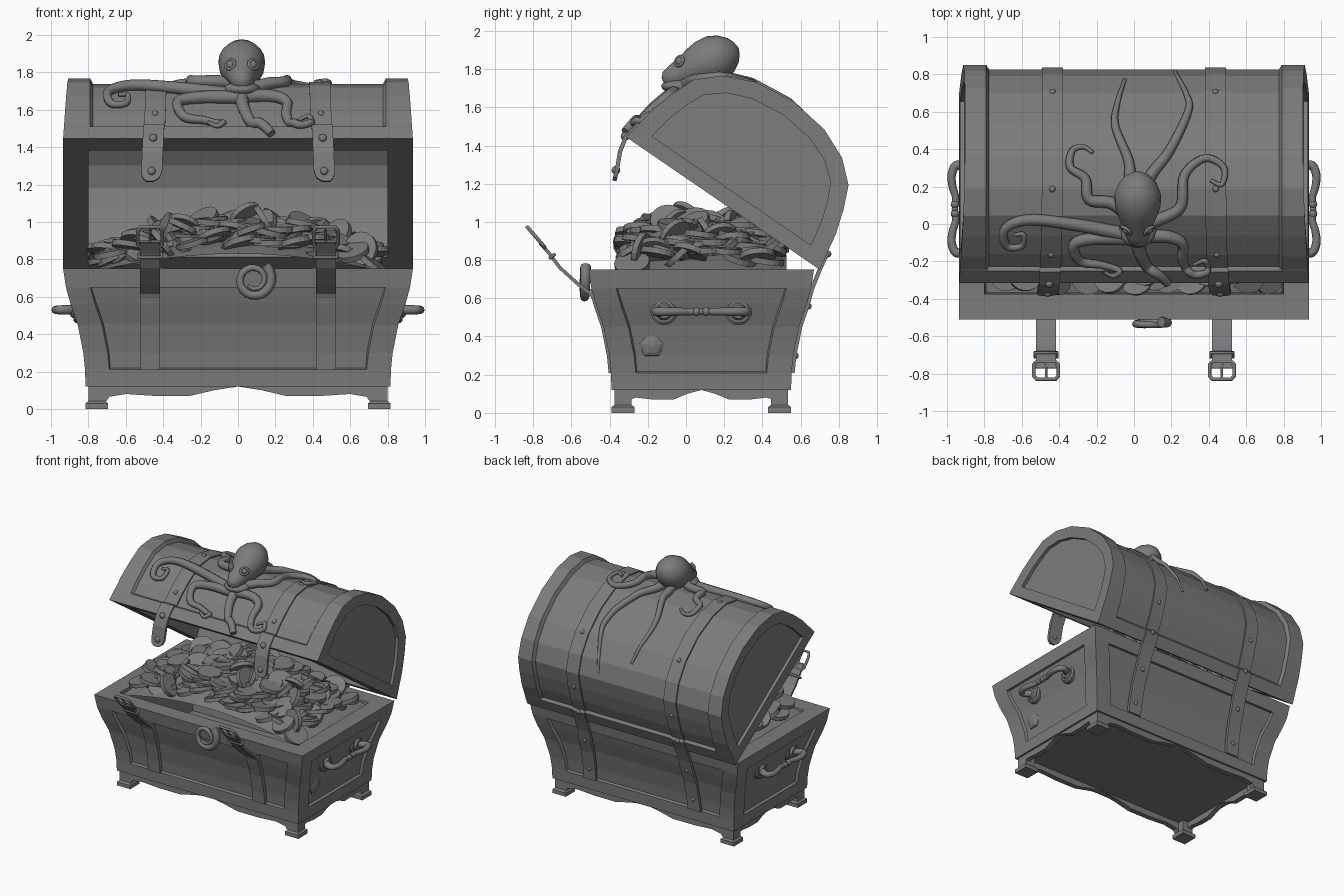
import bpy, bmesh, math, random
from mathutils import Vector, Matrix

if "Cube" in bpy.data.objects:
    bpy.data.objects.remove(bpy.data.objects["Cube"])
random.seed(4)
CY = 0.08
DARK = bpy.data.materials.new("dark_grey")
DARK.diffuse_color = (.2, .2, .2, 1)
DARK.use_nodes = True
DARK.node_tree.nodes["Principled BSDF"].inputs["Base Color"].default_value = DARK.diffuse_color


def add_object(name, me, smooth):
    for p in me.polygons:
        p.use_smooth = smooth
    me.materials.clear()
    me.materials.append(DARK)
    ob = bpy.data.objects.new(name, me)
    bpy.context.collection.objects.link(ob)


def finish(name, bm, smooth=False):
    bmesh.ops.recalc_face_normals(bm, faces=bm.faces[:])
    me = bpy.data.meshes.new(name)
    bm.to_mesh(me)
    bm.free()
    add_object(name, me, smooth)


def loft(bm, rings, closed=True, caps=True):
    vs = [[bm.verts.new(p) for p in r] for r in rings]
    n = len(rings[0])
    grid = [[bm.faces.new((a[k], a[(k + 1) % n], b[(k + 1) % n], b[k]))
             for k in range(n if closed else n - 1)] for a, b in zip(vs, vs[1:])]
    if caps:
        bm.faces.new(vs[0])
        bm.faces.new(vs[-1])
    return grid


def revolve(name, prof, a, b, n=16, smooth=True):
    # prof: (fraction along a-b, radius)
    a, b = Vector(a), Vector(b)
    q = (b - a).to_track_quat('Z', 'Y')
    bm = bmesh.new()
    loft(bm, [[a.lerp(b, t) + q @ Vector((r * math.cos(2 * math.pi * k / n), r * math.sin(2 * math.pi * k / n), 0))
               for k in range(n)] for t, r in prof])
    finish(name, bm, smooth)


def ball(name, c, r, scale=(1, 1, 1)):
    bm = bmesh.new()
    bmesh.ops.create_uvsphere(bm, u_segments=12, v_segments=8, radius=r,
                              matrix=Matrix.Translation(c) @ Matrix.Diagonal((*scale, 1)))
    finish(name, bm, True)


def tube(name, pts, r0, r1=None, cyclic=False):
    r1 = r0 if r1 is None else r1
    cu = bpy.data.curves.new(name, 'CURVE')
    cu.dimensions, cu.bevel_depth, cu.bevel_resolution, cu.use_fill_caps = '3D', 1.0, 2, True
    sp = cu.splines.new('POLY')
    sp.points.add(len(pts) - 1)
    sp.use_cyclic_u = cyclic
    for i, p in enumerate(pts):
        sp.points[i].co = (*p, 1)
        sp.points[i].radius = r0 + (r1 - r0) * i / (len(pts) - 1)
    tmp = bpy.data.objects.new(name + "_tmp", cu)
    bpy.context.collection.objects.link(tmp)
    me = bpy.data.meshes.new_from_object(tmp.evaluated_get(bpy.context.evaluated_depsgraph_get()))
    bpy.data.objects.remove(tmp)
    add_object(name, me, True)


def smooth_path(pts, sub=6):
    P = [Vector(p) for p in pts]
    P = [2 * P[0] - P[1]] + P + [2 * P[-1] - P[-2]]
    out = []
    for a, b, c, d in zip(P, P[1:], P[2:], P[3:]):
        for t in [k / sub for k in range(sub)]:
            out.append(0.5 * (2 * b + (c - a) * t + (2 * a - 5 * b + 4 * c - d) * t * t + (3 * b - a - 3 * c + d) * t ** 3))
    return out + [P[-2]]


def ribbon(name, pts, th=0.011):
    # pts: (y, z, centre x, half width)
    bm, rings = bmesh.new(), []
    for i, (y, z, cx, w) in enumerate(pts):
        a, b = pts[max(i - 1, 0)], pts[min(i + 1, len(pts) - 1)]
        n = Vector((-(b[1] - a[1]), b[0] - a[0])).normalized() * th
        rings.append([(cx + sx * w, y + sn * n.x, z + sn * n.y) for sx, sn in ((-1, -1), (1, -1), (1, 1), (-1, 1))])
    loft(bm, rings)
    finish(name, bm)


def interp(tab, v):
    for (a, fa), (b, fb) in zip(tab, tab[1:]):
        if v <= b:
            return fa + (fb - fa) * (v - a) / (b - a)
    return tab[-1][1]


# chest body: flared box with recessed panels and open top
FLARE = [(.12, 0), (.21, .003), (.3, .012), (.45, .042), (.56, .08), (.65, .105), (.75, .12)]


def rect_ring(o, z, m=.13):
    hx, hy = .815 + o, .47 + o
    c = [Vector(p) for p in ((-hx, -hy), (hx, -hy), (hx, hy), (-hx, hy))]
    out = []
    for i in range(4):
        a, b = c[i], c[(i + 1) % 4]
        d = (b - a).normalized() * m
        out += [a, a + d, b - d]
    return [(p.x, p.y + CY, z) for p in out]


bm = bmesh.new()
grid = loft(bm, [rect_ring(o, z) for z, o in FLARE] + [rect_ring(-.015, .75), rect_ring(-.08, .3)])
bmesh.ops.recalc_face_normals(bm, faces=bm.faces[:])
bmesh.ops.inset_region(bm, faces=[grid[i][k] for i in range(1, 5) for k in (1, 4, 7, 10)], thickness=.008, depth=-.02)
finish("chest_body", bm)

# scalloped apron and feet
HALF = [(0, .12), (.16, .10), (.32, .07), (.56, .07), (.75, .08), (.86, .065), (.89, .03), (1, .03)]
for s in (-1, 1):
    for name, h in (("long_apron", .8), ("side_apron", .455)):
        bm, prof = bmesh.new(), [(-f, z) for f, z in HALF[:0:-1]] + HALF

        def at(f, z, d):
            return (f * h, CY + s * (.455 - d), z) if h > .5 else (s * (.8 - d), CY + f * h, z)
        loft(bm, [[at(f, z, 0), at(f, z, .04), at(f, .135, .04), at(f, .135, 0)] for f, z in prof])
        finish(name, bm)
    for t in (-1, 1):
        bm = bmesh.new()
        loft(bm, [[(s * (.755 + dx * w), CY + t * (.41 + dy * w), z) for dx, dy in ((-1, -1), (1, -1), (1, 1), (-1, 1))]
                  for z, w in ((0, .06), (.03, .06), (.042, .045), (.125, .045))])
        finish("foot", bm)

# open lid: arched profile in lid coordinates (u front, t up)
ARCH = [(.615, 0), (.6, .09), (.597, .1), (.58, .2), (.54, .33), (.49, .45), (.38, .55), (.22, .62), (0, .65)]
ARCH += [(-u, t) for u, t in ARCH[-2::-1]]


def lid_yz(u, t):
    s = .615 + u
    return (.70 - .825 * s + .565 * t, .75 + .565 * s + .825 * t)


MID = [(u, t) if t < .095 else (u * .965, t * .945 + .005) for u, t in ARCH]
PANEL = [(u * .82, .08 + t * .74) for u, t in ARCH]
CAVE = [(u * .82, t * .84) for u, t in ARCH]


def lid_ring(prof, s, x, slope=0):
    return [(s * (x - slope * t), *lid_yz(u, t)) for u, t in prof]


bm = bmesh.new()
for s in (-1, 1):
    loft(bm, [lid_ring(PANEL, s, .91, .06), lid_ring(PANEL, s, .935, .06), lid_ring(ARCH, s, .935, .05)], caps=False)
    bm.faces.new([bm.verts.new(p) for p in lid_ring(PANEL, s, .91, .06)])
    loft(bm, [lid_ring(ARCH, s, .935, .05), lid_ring(ARCH, s, .79), lid_ring(MID, s, .775)], closed=False, caps=False)
loft(bm, [lid_ring(MID, 1, x) for x in (-.775, .775)], closed=False, caps=False)
loft(bm, [lid_ring(CAVE, 1, x) for x in (-.8, .8)], closed=False)
rim = [[bm.verts.new((sx * x, *lid_yz(su * u, 0))) for sx, su in ((-1, -1), (1, -1), (1, 1), (-1, 1))]
       for x, u in ((.935, .615), (.8, .504))]
for k in range(4):
    bm.faces.new((rim[0][k], rim[0][(k + 1) % 4], rim[1][(k + 1) % 4], rim[1][k]))
bmesh.ops.remove_doubles(bm, verts=bm.verts[:], dist=.0005)
finish("lid", bm)

# straps, rivets and buckles
mid_yz = [lid_yz(u, t) for u, t in MID]
for s in (-1, 1):
    path = [(-.375, 1.215, .018), (-.37, 1.235, .045), (-.362, 1.27, .056), (-.345, 1.37, .056)] + [(y, z, .056) for y, z in mid_yz]
    path += [(CY + .47 + o + .005, z, .056) for z, o in FLARE[-2:0:-1]]
    n = len(path) - 1
    pts = [(y, z, s * (.47 - .035 * math.sin(math.pi * i / n)), w) for i, (y, z, w) in enumerate(path)]
    ribbon("lid_strap", pts)
    for i in (2, 4, 7, 10, 13, 16, 19, 22, 24):
        y, z, x, _ = pts[i]
        d = Vector((0, pts[i - 1][1] - pts[i + 1][1], pts[i + 1][0] - pts[i - 1][0])).normalized() * .005
        ball("rivet", Vector((x, y, z)) + d, .023 if i < 5 else .018)
    ribbon("front_strap", [(CY - .47 - o + .002, z, s * .47, .053) for z, o in FLARE[1:6]], .014)
    ribbon("buckle_strap", [(y, z, s * .47, .053) for y, z in
           ((-.46, .55), (-.495, .62), (-.56, .67), (-.66, .76), (-.72, .84), (-.765, .89))], .009)
    c, v, X = Vector((s * .47, -.785, .92)), Vector((0, -.65, .76)), Vector((1, 0, 0))
    tube("buckle_frame", [c + X * a + v * b for a, b in
         ((-.055, -.07), (.055, -.07), (.066, -.05), (.066, .04), (.05, .07), (-.05, .07), (-.066, .04), (-.066, -.05))], .01, cyclic=True)
    tube("buckle_prong", [c - v * .07, c + v * .075], .007)
    tube("buckle_bar", [c - X * .066 - v * .03, c + X * .066 - v * .03], .007)
    k = Vector((s * .47, -.70, .82))
    tube("strap_keeper", [k + X * a + Vector((0, -.76, -.65)) * b for a, b in
         ((-.06, -.016), (.06, -.016), (.06, .016), (-.06, .016))], .009, cyclic=True)

# side handles
for s in (-1, 1):
    for e in (-1, 1):
        yc = CY + e * .195
        revolve("handle_plate", [(0, .07), (.6, .07), (.75, .058), (.76, .045), (1, .035)],
                (s * .83, yc, .53), (s * .895, yc, .53), 20, False)
        tube("handle_arm", smooth_path([(s * x, CY + e * y, .53) for x, y in
             ((.87, .195), (.92, .23), (.955, .23), (.975, .18), (.97, .12), (.955, .07), (.955, .035))]), .027, .018)
        ball("handle_bead", (s * .957, CY + e * .025, .53), .023)
    ball("handle_centre", (s * .957, CY, .53), .018)

# side ornament
revolve("shell", [(0, .075), (.6, .07), (.85, .05), (1, .02)], (.79, -.18, .36), (.833, -.18, .36), 6, False)


# coins on a filling mound: a spread lower layer, then loose coins on top
def heap(x, y):
    return .76 + .21 * max(0, 1 - (x / .86) ** 2) * max(0, 1 - ((y - .08) / .6) ** 2) ** .7


bm = bmesh.new()
loft(bm, [[(x, y, heap(x, y) - .05) for x in [-.79 + .1317 * i for i in range(13)]]
          for y in [-.365 + .0989 * j for j in range(10)]], closed=False, caps=False)
finish("coin_mound", bm)
bm = bmesh.new()
spots = []
for i in range(2600):
    x, y = random.uniform(-.72, .72), random.uniform(-.29, .45)
    if len(spots) < 190 and all((x - a) ** 2 + (y - b) ** 2 > .0029 for a, b in spots):
        spots.append((x, y))
layers = [(x, y, 0, .38) for x, y in spots]
layers += [(random.uniform(-.55, .55), random.uniform(-.2, .38), .035, .55) for i in range(34)]
for x, y, up, sigma in layers:
    tilt = Matrix.Rotation(random.uniform(0, 6.28), 4, 'Z') @ Matrix.Rotation(abs(random.gauss(0, sigma)), 4, 'X')
    bmesh.ops.create_cone(bm, cap_ends=True, segments=18, radius1=.093, radius2=.093, depth=.03,
                          matrix=Matrix.Translation((x, y, heap(x, y) + up + random.uniform(-.03, .03))) @ tilt)
finish("coins", bm)

# octopus on the lid
revolve("octopus_head", [(0, .02), (.04, .045), (.15, .065), (.3, .082), (.42, .105), (.55, .122), (.7, .125),
                         (.83, .105), (.93, .07), (.98, .035), (1, .005)], (.02, -.12, 1.735), (.02, .275, 1.91), 20)
ball("octopus_skirt", (.02, -.03, 1.71), .1, (1, 1, .4))
for s in (-1, 1):
    e = Vector((.02 + s * .058, -.03, 1.84))
    ball("octopus_eye", e, .024)
    out = Vector((s * .6, -.75, .3)).normalized()
    q = out.to_track_quat('Z', 'Y')
    tube("octopus_eyelid", [e + out * .006 + q @ Vector((.03 * math.cos(a), .026 * math.sin(a), 0))
                            for a in [math.pi * k / 6 for k in range(12)]], .009, cyclic=True)
surf = sorted(mid_yz[:12])
ARMS = [[(0, .1), (-.02, .25), (-.03, .35), (-.1, .53), (-.09, .65), (-.05, .78)],
        [(.05, .1), (.08, .25), (.19, .4), (.29, .61), (.28, .7), (.22, .82)],
        [(-.02, .05), (-.12, .12), (-.24, .14), (-.26, .25), (-.34, .31), (-.33, .4), (-.27, .42), (-.22, .39)],
        [(.05, 0), (.13, .03), (.25, .1), (.27, .27), (.38, .36), (.48, .31), (.47, .22), (.41, .24)],
        [(-.03, -.05), (-.29, 0), (-.56, .03), (-.69, -.02), (-.68, -.11), (-.6, -.11), (-.59, -.05), (-.64, -.05)],
        [(0, -.07), (-.2, -.07), (-.32, -.1), (-.29, -.19), (-.18, -.21), (-.08, -.24), (-.11, -.27), (-.16, -.25)],
        [(.02, -.07), (.03, -.14), (.07, -.22), (.14, -.27), (.18, -.31)],
        [(.04, -.06), (.18, -.06), (.26, -.1), (.26, -.19), (.31, -.26), (.39, -.25), (.38, -.19), (.32, -.21)]]
for arm in ARMS:
    p = smooth_path([(x, y, 0) for x, y in arm])
    tube("octopus_arm", [(v.x, v.y - .008, interp(surf, v.y) + .022) for v in p], .038, .024 if len(arm) == 5 else .01)

# curled arm on the front rim
turns = [(.9 - k * .33, .098 - .0019 * k, -.525 - .0008 * k) for k in range(30)]
tube("curled_arm", [(.085 + r * math.cos(a), y, .69 + r * math.sin(a)) for a, r, y in turns], .028, .01)
